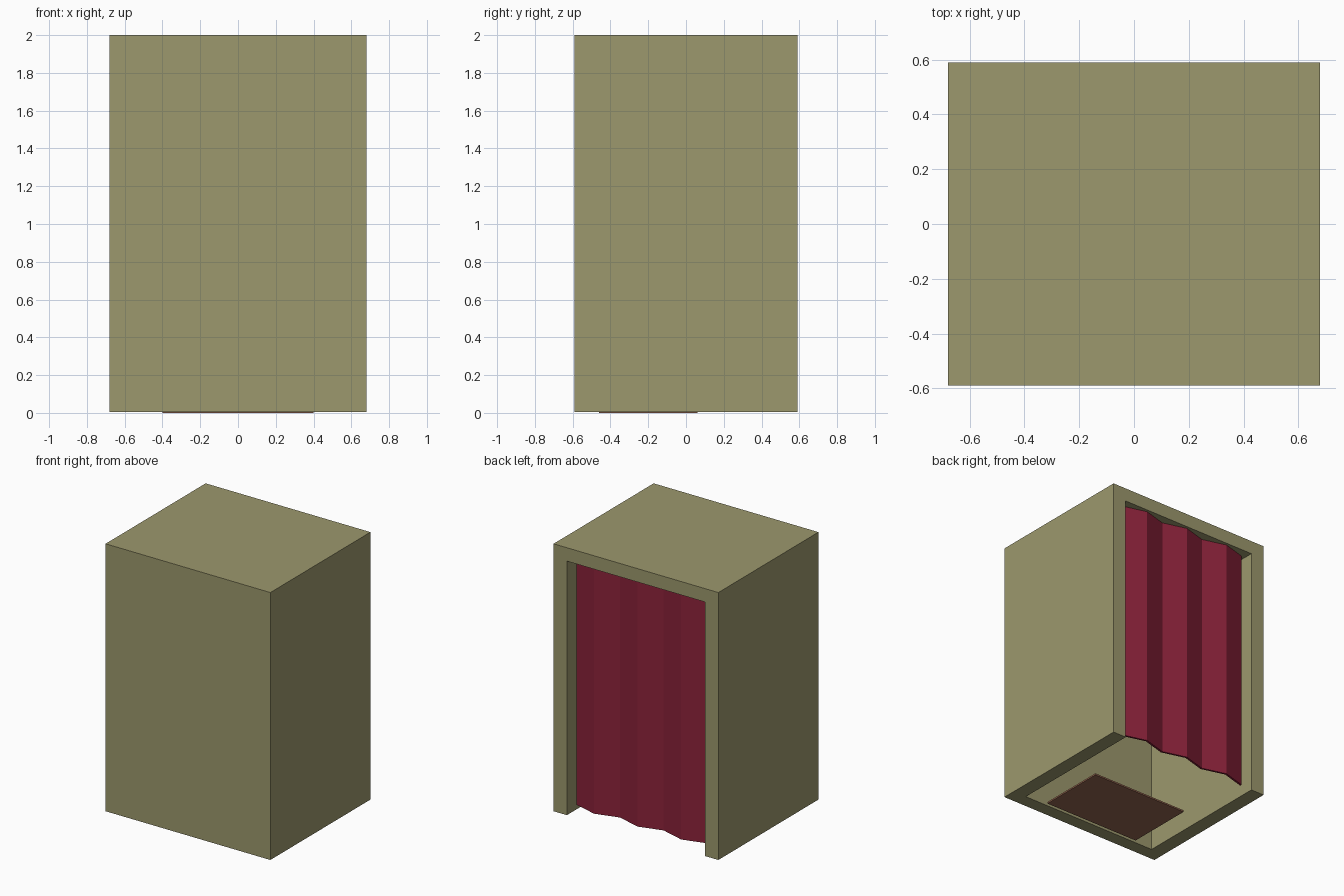
import bpy
import bmesh

if "Cube" in bpy.data.objects:
    bpy.data.objects.remove(bpy.data.objects["Cube"])


def material(name, rgb):
    """Flat colour from 0-255 sRGB values."""
    m = bpy.data.materials.new(name)
    lin = [((c / 255 + 0.055) / 1.055) ** 2.4 for c in rgb]
    m.diffuse_color = (*lin, 1.0)
    m.use_nodes = True
    m.node_tree.nodes["Principled BSDF"].inputs["Base Color"].default_value = m.diffuse_color
    return m


def finish(name, bm, mat=None):
    bmesh.ops.recalc_face_normals(bm, faces=bm.faces)
    me = bpy.data.meshes.new(name)
    bm.to_mesh(me)
    bm.free()
    ob = bpy.data.objects.new(name, me)
    bpy.context.scene.collection.objects.link(ob)
    if mat:
        me.materials.append(mat)
    return ob


def box(name, lo, hi, mat=None):
    bm = bmesh.new()
    bmesh.ops.create_cube(bm, size=1)
    for v in bm.verts:
        v.co = [l + (c + 0.5) * (h - l) for c, l, h in zip(v.co, lo, hi)]
    return finish(name, bm, mat)


olive = material("olive panel", (156, 152, 109))
wine = material("wine red cloth", (139, 34, 58))
brown = material("brown mat", (148, 101, 79))

# Booth shell: a box hollowed out through the back and the bottom
shell = box("booth_shell", (-0.68, -0.59, 0.005), (0.68, 0.59, 2.0), olive)
cutter = box("shell_cutter", (-0.57, -0.49, -0.5), (0.57, 1.0, 1.9))
cutter.hide_render = True
mod = shell.modifiers.new("hollow", "BOOLEAN")
mod.operation = "DIFFERENCE"
mod.solver = "EXACT"
mod.object = cutter
bpy.context.view_layer.objects.active = shell
bpy.ops.object.modifier_apply(modifier=mod.name)
bpy.data.objects.remove(cutter, do_unlink=True)

# Curtain: a pleated zigzag strip hung from the lintel in the back opening
thick, bottom, top = 0.015, 0.065, 1.9
outer = [(-0.54 + 0.18 * i, 0.571 if i % 2 else 0.52) for i in range(7)]
inner = [(x, y - thick) for x, y in reversed(outer)]
bm = bmesh.new()
profile = bm.faces.new([bm.verts.new((x, y, bottom)) for x, y in outer + inner])
ext = bmesh.ops.extrude_face_region(bm, geom=[profile], use_keep_orig=True)
for v in ext["geom"]:
    if isinstance(v, bmesh.types.BMVert):
        v.co.z = top
finish("curtain", bm, wine)

# Floor mat inside the booth
box("floor_mat", (-0.40, -0.46, 0.0), (0.40, 0.06, 0.012), brown)
